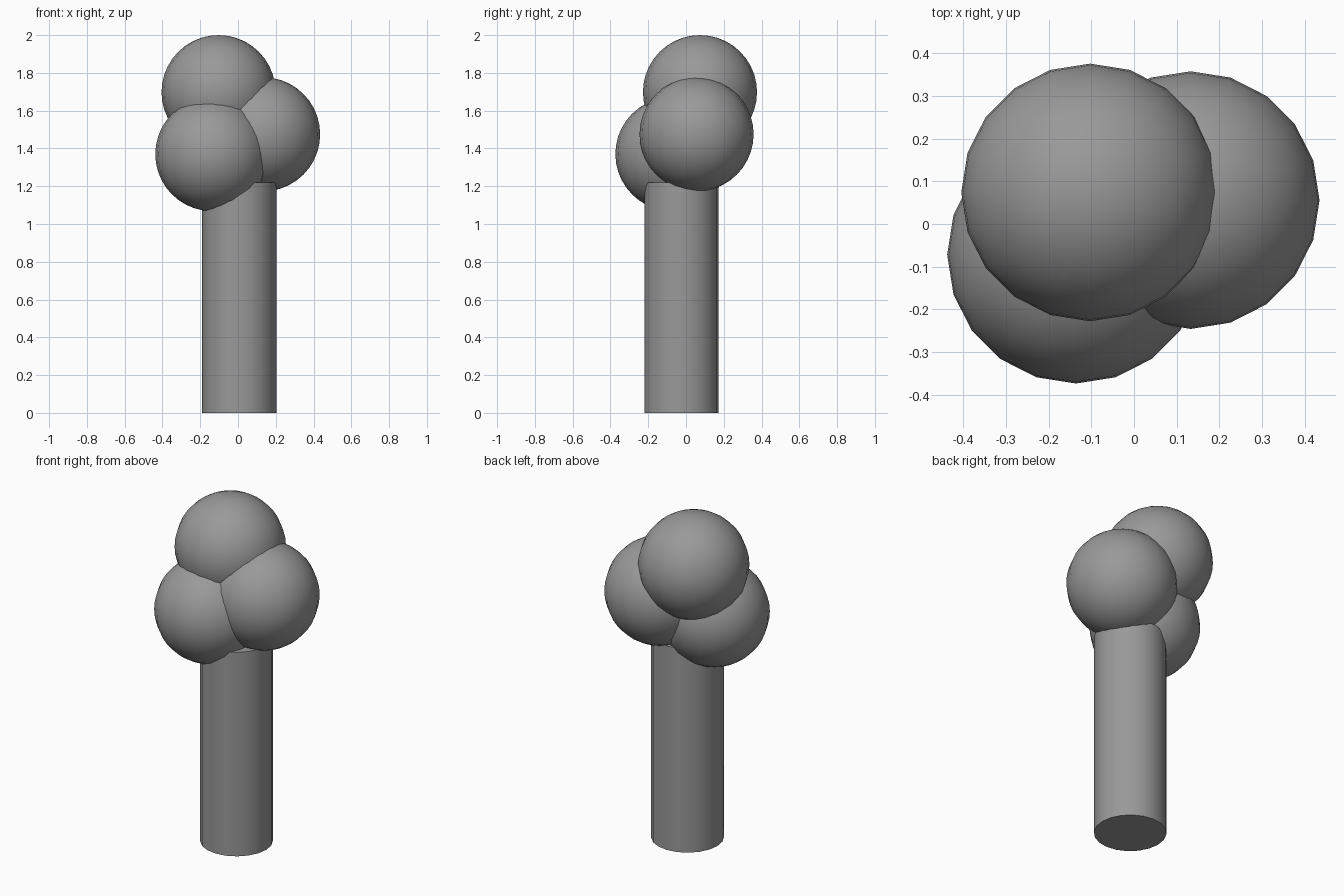
import bpy
import math

cube = bpy.data.objects.get("Cube")
if cube:
    bpy.data.objects.remove(cube, do_unlink=True)

# Single grey material
grey = bpy.data.materials.new("mid_grey")
grey.use_nodes = True
colour = (0.32, 0.32, 0.32, 1)
grey.diffuse_color = colour
grey.node_tree.nodes["Principled BSDF"].inputs["Base Color"].default_value = colour

SIDES = 20
RADIUS = 0.302


def finish(name):
    obj = bpy.context.object
    obj.name = name
    obj.data.materials.append(grey)
    bpy.ops.object.shade_smooth_by_angle(angle=math.radians(40))


# Trunk
TRUNK_HEIGHT = 1.22
bpy.ops.mesh.primitive_cylinder_add(
    vertices=SIDES, radius=0.197, depth=TRUNK_HEIGHT,
    location=(0.007, -0.024, TRUNK_HEIGHT / 2))
finish("trunk")

# Three overlapping balls of foliage
balls = {
    "top_foliage": (-0.103, 0.074, 1.698),
    "front_foliage": (-0.136, -0.072, 1.37),
    "left_foliage": (0.133, 0.056, 1.475),
}
for name, centre in balls.items():
    bpy.ops.mesh.primitive_uv_sphere_add(
        segments=SIDES, ring_count=SIDES, radius=RADIUS, location=centre)
    finish(name)
